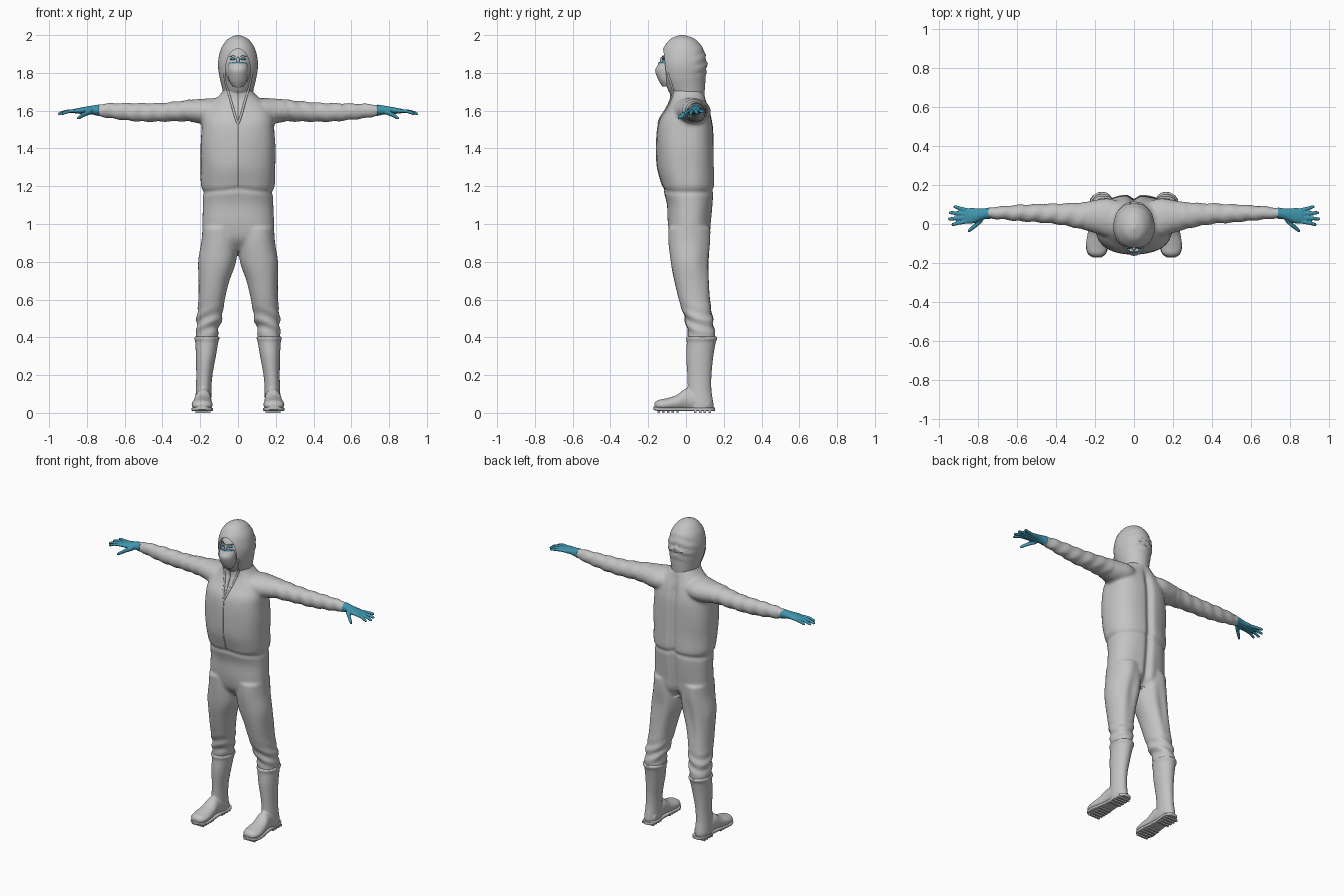
import bpy, bmesh, math
from mathutils import Vector, Matrix, noise

cube = bpy.data.objects.get("Cube")
if cube:
    bpy.data.objects.remove(cube)


def material(name, rgb):
    m = bpy.data.materials.new(name)
    m.use_nodes = True
    m.diffuse_color = (*rgb, 1)
    bsdf = m.node_tree.nodes["Principled BSDF"]
    bsdf.inputs["Base Color"].default_value = (*rgb, 1)
    bsdf.inputs["Roughness"].default_value = 0.7
    return m


GREY = material("suit grey", (0.55, 0.55, 0.55))
TEAL = material("glove teal", (0.05, 0.3, 0.42))
DARK = material("brow dark", (0.06, 0.05, 0.05))


def spline(rows, steps=5):
    """Smooth interpolation through the given rows."""
    out = []
    for i in range(len(rows) - 1):
        a, b, c, d = (rows[max(0, min(len(rows) - 1, i + k))] for k in (-1, 0, 1, 2))
        for j in range(steps):
            t = j / steps
            out.append([0.5 * (2 * q + (r - p) * t + (2 * p - 5 * q + 4 * r - s) * t * t
                               + (3 * q - p - 3 * r + s) * t ** 3)
                        for p, q, r, s in zip(a, b, c, d)])
    return out + [list(rows[-1])]


def loft(bm, axis, rows, side=1, power=2.0, n=40):
    """Rows are (position along axis, centre 1, centre 2, radius 1, radius 2)."""
    rings = []
    for pos, c1, c2, r1, r2 in spline(rows):
        ring = []
        for k in range(n):
            a = 2 * math.pi * k / n
            ca, sa = math.cos(a), math.sin(a)
            u = c1 + r1 * math.copysign(abs(ca) ** (2 / power), ca)
            v = c2 + r2 * math.copysign(abs(sa) ** (2 / power), sa)
            p = {"x": (pos, u, v), "y": (u, pos, v), "z": (u, v, pos)}[axis]
            ring.append(bm.verts.new((p[0] * side, p[1], p[2])))
        rings.append(ring)
    for r, s in zip(rings, rings[1:]):
        for k in range(n):
            bm.faces.new((r[k], r[(k + 1) % n], s[(k + 1) % n], s[k]))
    bm.faces.new(rings[0])
    bm.faces.new(rings[-1])


def ball(bm, centre, radii):
    m = Matrix.Translation(centre) @ Matrix.Diagonal((*radii, 1))
    bmesh.ops.create_uvsphere(bm, u_segments=32, v_segments=20, radius=1, matrix=m)


def box(bm, centre, size):
    m = Matrix.Translation(centre) @ Matrix.Diagonal((*size, 1))
    bmesh.ops.create_cube(bm, size=1, matrix=m)


def finish(name, bm, mat, voxel=0, smooth=4, cutter=None, warp=None, angle=40):
    bmesh.ops.recalc_face_normals(bm, faces=bm.faces)
    me = bpy.data.meshes.new(name)
    bm.to_mesh(me)
    bm.free()
    ob = bpy.data.objects.new(name, me)
    bpy.context.collection.objects.link(ob)
    me.materials.append(mat)
    if voxel:
        r = ob.modifiers.new("blend", "REMESH")
        r.mode, r.voxel_size = "VOXEL", voxel
        s = ob.modifiers.new("soften", "SMOOTH")
        s.factor, s.iterations = 0.5, smooth
    if cutter:
        b = ob.modifiers.new("opening", "BOOLEAN")
        b.operation, b.object, b.solver = "DIFFERENCE", cutter, "EXACT"
    bpy.ops.object.select_all(action="DESELECT")
    ob.select_set(True)
    bpy.context.view_layer.objects.active = ob
    bpy.ops.object.convert(target="MESH")
    if warp:
        moves = [(v, v.normal * warp(v.co.copy(), v.normal)) for v in ob.data.vertices]
        moves = [(v, d.copy()) for v, d in moves]
        for v, d in moves:
            v.co += d
    bpy.ops.object.shade_smooth_by_angle(angle=math.radians(angle))
    return ob


def bump(x, centre, width):
    return math.exp(-((x - centre) / width) ** 2)


# Coverall: torso, sleeves and trousers blended together
bm = bmesh.new()
loft(bm, "z", [(.86, 0, .02, .17, .05), (.92, 0, .02, .19, .1), (1.0, 0, .018, .19, .113),
               (1.1, 0, .02, .187, .12), (1.17, 0, .014, .187, .132), (1.21, 0, .012, .196, .139),
               (1.3, 0, 0, .197, .15), (1.4, 0, -.003, .199, .153), (1.5, 0, -.003, .194, .15),
               (1.56, 0, 0, .19, .137), (1.61, 0, .01, .17, .113), (1.66, 0, .012, .12, .092),
               (1.7, 0, .005, .082, .085), (1.74, 0, -.01, .07, .075)], power=2.4)
for s in (1, -1):
    loft(bm, "x", [(.06, .02, 1.6, .09, .06), (.13, .03, 1.597, .1, .07), (.2, .038, 1.597, .085, .066),
                   (.27, .042, 1.6, .068, .056), (.4, .053, 1.592, .053, .051), (.5, .054, 1.59, .048, .05),
                   (.6, .057, 1.594, .04, .044), (.7, .057, 1.6, .031, .036), (.755, .055, 1.602, .027, .028)], s)
    loft(bm, "z", [(.38, .165, .085, .058, .072), (.45, .16, .078, .06, .072), (.5, .151, .068, .066, .073),
                   (.6, .14, .045, .071, .084), (.7, .128, .03, .083, .092), (.8, .111, .02, .1, .1),
                   (.9, .1, .018, .096, .109), (.98, .1, .018, .09, .11)], s, 2.2)


def cloth(p, n):
    x = abs(p.x)
    d = .004 * noise.noise(Vector((p.x * 9, p.y * 9, p.z * 5)))
    if x < .25:
        if n.y > 0 and p.z > .86:
            d -= .022 * bump(x, 0, .022) * min(1, max(0, (1.68 - p.z) / .1)) * n.y
        d -= .006 * bump(p.z, 1.185 - .1 * x, .014)
        d += .005 * math.sin(p.z * 95 + x * 40 + p.y * 30) * bump(p.z, .48, .06)
        d += .004 * math.sin(x * 70 + p.z * 12) * bump(p.z, .75, .2) * max(0, n.y)
    elif x < .74:
        d += .002 * math.sin(x * 75 + p.y * 40 + p.z * 30)
    return d


suit = finish("coverall", bm, GREY, .009, 5, warp=cloth)

# Hood with an oval face opening and gathered cloth at the back
bm = bmesh.new()
loft(bm, "y", [(-.3, 0, 1.825, .064, .102), (-.2, 0, 1.825, .064, .102), (-.07, 0, 1.825, .064, .102)], n=64)
cutter = finish("face_opening_cutter", bm, GREY)
cutter.hide_render = True
bm = bmesh.new()
loft(bm, "z", [(1.64, 0, .01, .07, .08), (1.68, 0, .01, .076, .086), (1.72, 0, 0, .084, .1),
               (1.78, 0, -.012, .098, .114), (1.85, 0, -.016, .106, .118), (1.92, 0, -.016, .093, .108),
               (1.96, 0, -.016, .071, .084), (1.985, 0, -.018, .045, .055), (2.0, 0, -.02, .008, .01)], n=64)


def gather(p, n):
    back = max(0, n.y) * min(1, max(0, (p.y - .01) / .04))
    return back * bump(p.z, 1.85, .06) * (.008 + .006 * math.sin(p.z * 130 + abs(p.x) * 45))


hood = finish("hood", bm, GREY, cutter=cutter, warp=gather)
bpy.data.objects.remove(cutter)

# Face, mask and eyes
bm = bmesh.new()
ball(bm, (0, -.055, 1.835), (.072, .073, .11))
ball(bm, (0, -.126, 1.865), (.009, .012, .02))
finish("face", bm, GREY)
bm = bmesh.new()
loft(bm, "z", [(1.728, 0, -.095, .028, .03), (1.76, 0, -.1, .047, .045), (1.81, 0, -.1, .054, .063),
               (1.84, 0, -.1, .051, .05), (1.858, 0, -.1, .042, .042)])
finish("mask", bm, GREY)
bm = bmesh.new()
loft(bm, "z", [(1.85, 0, -.1, .049, .049), (1.856, 0, -.1, .046, .047)])
finish("mask_trim", bm, TEAL)
for s, side in ((1, "left"), (-1, "right")):
    bm = bmesh.new()
    ball(bm, (s * .027, -.117, 1.874), (.015, .011, .007))
    finish(side + "_eye", bm, TEAL)
    bm = bmesh.new()
    loft(bm, "x", [(.012, -.124, 1.886, .003, .001), (.025, -.12, 1.891, .004, .002),
                   (.044, -.106, 1.886, .003, .001)], s, n=12)
    finish(side + "_brow", bm, DARK)


def seam(name, points, radius):
    """A raised cloth edge laid on the front of the suit and hood."""
    path = []
    for x, z in spline(points, 8):
        hits = [o.ray_cast(Vector((x, -1, z)), Vector((0, 1, 0))) for o in (suit, hood)]
        path.append((x, min([h[1].y for h in hits if h[0]], default=-.1), z))
    cu = bpy.data.curves.new(name, "CURVE")
    cu.dimensions, cu.bevel_depth, cu.bevel_resolution = "3D", radius, 3
    sp = cu.splines.new("POLY")
    sp.points.add(len(path) - 1)
    for pt, co in zip(sp.points, path):
        pt.co = (*co, 1)
    cu.materials.append(GREY)
    bpy.context.collection.objects.link(bpy.data.objects.new(name, cu))


# Hood edges running down to a point on the chest, and the front closure
for s, side in ((1, "left"), (-1, "right")):
    seam(side + "_hood_edge", [(s * .071, 1.8), (s * .066, 1.75), (s * .04, 1.66), (s * .015, 1.57), (0, 1.53)], .006)
seam("front_closure", [(0, 1.71), (0, 1.6), (0, 1.4), (0, 1.2)], .003)

for s, side in ((1, "left"), (-1, "right")):
    # Rubber boot: shaft with a rolled rim, blended into the foot
    bm = bmesh.new()
    loft(bm, "z", [(.405, .165, .083, .065, .081), (.39, .165, .083, .067, .083), (.375, .165, .081, .061, .077),
                   (.3, .17, .073, .053, .072), (.2, .178, .071, .043, .064), (.12, .182, .072, .041, .063),
                   (.05, .184, .076, .043, .069), (.02, .184, .076, .042, .068)], s)
    loft(bm, "y", [(-.168, .19, .038, .02, .014), (-.15, .19, .041, .046, .026), (-.11, .19, .044, .056, .032),
                   (-.05, .188, .053, .05, .041), (0, .185, .07, .043, .058), (.06, .183, .06, .042, .05),
                   (.12, .181, .045, .04, .03)], s)
    finish(side + "_boot", bm, GREY, .006, 3)
    # Sole with cross treads
    bm = bmesh.new()
    loft(bm, "y", [(-.172, .19, .025, .02, .008), (-.153, .19, .021, .046, .01), (-.11, .189, .019, .057, .01),
                   (-.04, .186, .019, .049, .01), (.03, .183, .019, .043, .01), (.1, .181, .019, .046, .01),
                   (.14, .18, .019, .036, .01), (.153, .18, .019, .018, .01)], s, 5)
    for y in (-.145, -.12, -.095, -.07, -.045, .05, .075, .1, .125):
        box(bm, (s * .186, y, .007), (.08, .013, .014))
    finish(side + "_sole", bm, GREY)
    # Glove: palm, four spread fingers and a lowered thumb
    bm = bmesh.new()
    loft(bm, "x", [(.735, .055, 1.602, .031, .031), (.76, .053, 1.603, .028, .026), (.79, .048, 1.603, .031, .021),
                   (.83, .042, 1.6, .04, .017), (.865, .042, 1.598, .038, .012)], s)
    for base, tip, end, z in ((.014, -.002, .935, 1.583), (.033, .026, .953, 1.582),
                              (.052, .058, .948, 1.586), (.07, .088, .925, 1.592)):
        mid = (.85 + end) / 2
        loft(bm, "x", [(.85, base, 1.598, .011, .01), (mid, (base + tip) / 2, 1.597, .01, .0095),
                       (end - .008, tip, z + .002, .0085, .008), (end, tip, z, .004, .004)], s, n=16)
    loft(bm, "x", [(.775, .025, 1.595, .014, .014), (.81, -.005, 1.582, .014, .013),
                   (.84, -.03, 1.565, .011, .011), (.852, -.038, 1.559, .005, .005)], s, n=16)
    finish(side + "_glove", bm, TEAL, .0045, 2)
